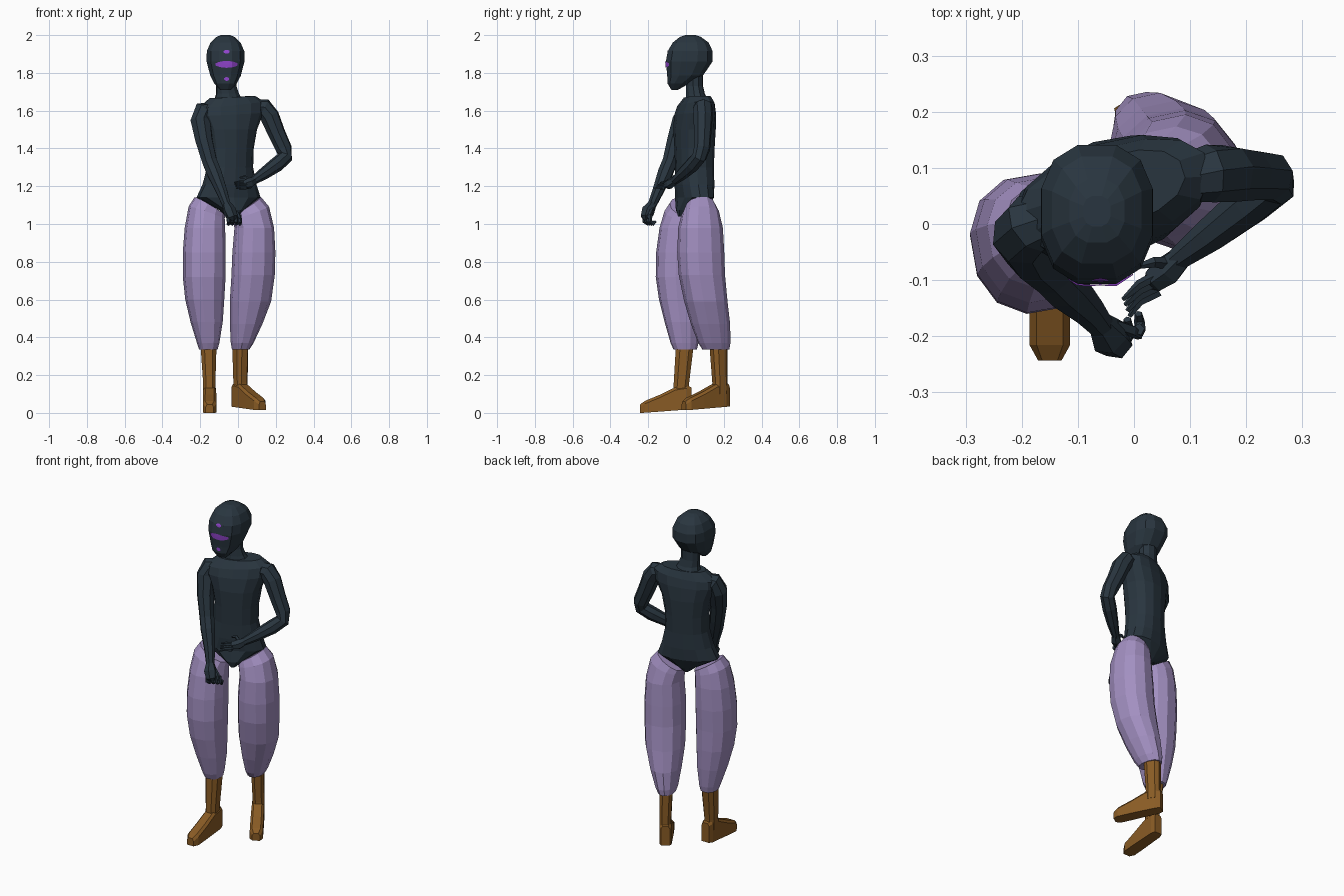
import bpy, bmesh, math
from mathutils import Vector
from mathutils.bvhtree import BVHTree


def material(name, rgb):
    m = bpy.data.materials.new(name)
    m.diffuse_color = (*rgb, 1)
    return m


SLATE = material("dark slate", (0.022, 0.036, 0.050))
LILAC = material("lilac cloth", (0.36, 0.275, 0.53))
BROWN = material("brown leather", (0.25, 0.105, 0.018))
VIOLET = material("violet paint", (0.29, 0.06, 0.62))


def finish(name, bm, mat):
    bmesh.ops.recalc_face_normals(bm, faces=bm.faces)
    me = bpy.data.meshes.new(name)
    bm.to_mesh(me)
    bm.free()
    me.materials.append(mat)
    ob = bpy.data.objects.new(name, me)
    bpy.context.collection.objects.link(ob)
    return ob


def skin(name, loops, mat):
    bm = bmesh.new()
    rows = [[bm.verts.new(p) for p in loop] for loop in loops]
    n = len(rows[0])
    for a, b in zip(rows, rows[1:]):
        for i in range(n):
            j = (i + 1) % n
            bm.faces.new((a[i], a[j], b[j], b[i]))
    bm.faces.new(rows[0])
    bm.faces.new(rows[-1])
    return finish(name, bm, mat)


def loft(name, rings, mat, n=12, yaw=0, power=1.0):
    """Rings are (cx, cy, z, half width, half depth, optional sideways slope)."""
    c, s = math.cos(math.radians(yaw)), math.sin(math.radians(yaw))
    loops = []
    for cx, cy, z, rx, ry, *slope in rings:
        k = slope[0] if slope else 0
        loop = []
        for i in range(n):
            t = 2 * math.pi * (i + 0.5) / n
            u = math.copysign(abs(math.cos(t)) ** power, math.cos(t)) * rx
            v = math.copysign(abs(math.sin(t)) ** power, math.sin(t)) * ry
            loop.append((cx + u * c - v * s, cy + u * s + v * c, z + k * u))
        loops.append(loop)
    return skin(name, loops, mat)


def tube(name, pts, mat, n=8):
    """Points are (x, y, z, radius)."""
    P = [Vector(p[:3]) for p in pts]
    loops = []
    side = None
    for i, p in enumerate(P):
        d = (P[min(i + 1, len(P) - 1)] - P[max(i - 1, 0)]).normalized()
        if side is None:
            side = d.orthogonal()
        side = (side - d * side.dot(d)).normalized()
        up = d.cross(side)
        r = pts[i][3]
        loops.append([p + r * (side * math.cos(2 * math.pi * k / n) + up * math.sin(2 * math.pi * k / n))
                      for k in range(n)])
    return skin(name, loops, mat)


# Head and neck
head = loft("head", [
    (-0.066, -0.060, 1.71, 0.030, 0.018),
    (-0.066, -0.040, 1.745, 0.062, 0.060),
    (-0.066, -0.005, 1.785, 0.083, 0.097),
    (-0.066, 0.017, 1.86, 0.103, 0.127),
    (-0.066, 0.022, 1.915, 0.102, 0.122),
    (-0.066, 0.025, 1.96, 0.082, 0.098),
    (-0.066, 0.023, 1.99, 0.050, 0.058),
    (-0.066, 0.023, 2.00, 0.025, 0.028)], SLATE, 12, 0, 0.8)
loft("neck", [
    (-0.05, 0.060, 1.64, 0.085, 0.065),
    (-0.055, 0.050, 1.69, 0.062, 0.050),
    (-0.062, 0.045, 1.73, 0.055, 0.046),
    (-0.062, 0.045, 1.80, 0.055, 0.046)], SLATE, 10, 8)

# Torso with brief-shaped bottom
loft("torso", [
    (-0.03, 0.015, 1.04, 0.022, 0.06),
    (-0.035, 0.025, 1.075, 0.065, 0.08),
    (-0.050, 0.045, 1.14, 0.175, 0.09),
    (-0.045, 0.045, 1.21, 0.145, 0.097),
    (-0.042, 0.045, 1.30, 0.123, 0.098),
    (-0.040, 0.045, 1.40, 0.124, 0.102),
    (-0.040, 0.045, 1.50, 0.142, 0.106),
    (-0.038, 0.048, 1.58, 0.178, 0.098, 0.05),
    (-0.036, 0.052, 1.63, 0.180, 0.085, 0.1),
    (-0.030, 0.060, 1.672, 0.125, 0.062, 0.05)], SLATE, 14, 18, 0.9)

# Arms
tube("right_arm", [
    (-0.13, 0.02, 1.605, 0.040), (-0.185, 0.00, 1.595, 0.054),
    (-0.198, -0.02, 1.545, 0.056), (-0.180, -0.055, 1.44, 0.048),
    (-0.150, -0.085, 1.33, 0.042), (-0.125, -0.11, 1.27, 0.042),
    (-0.085, -0.150, 1.17, 0.031), (-0.060, -0.180, 1.10, 0.024)], SLATE)
tube("left_arm", [
    (0.08, 0.08, 1.62, 0.040), (0.135, 0.09, 1.615, 0.052),
    (0.168, 0.09, 1.57, 0.052), (0.205, 0.088, 1.48, 0.047),
    (0.242, 0.085, 1.40, 0.044), (0.250, 0.070, 1.355, 0.040),
    (0.205, 0.035, 1.315, 0.040), (0.135, -0.02, 1.265, 0.032),
    (0.075, -0.065, 1.225, 0.021)], SLATE)

# Right hand, loosely closed
tube("right_palm", [
    (-0.063, -0.175, 1.11, 0.022), (-0.045, -0.200, 1.07, 0.036),
    (-0.030, -0.212, 1.035, 0.030), (-0.025, -0.21, 1.02, 0.012)], SLATE, 6)
for i in range(4):
    x, y = -0.052 + 0.020 * i, -0.218 + 0.010 * i
    tube(f"right_finger_{i + 1}", [
        (x, y, 1.05, 0.011), (x + 0.002, y - 0.003, 1.012, 0.011),
        (x + 0.002, y + 0.014, 1.00, 0.010), (x, y + 0.028, 1.015, 0.007)], SLATE, 5)
tube("right_thumb", [
    (-0.035, -0.18, 1.08, 0.012), (-0.005, -0.19, 1.055, 0.012), (0.01, -0.20, 1.03, 0.007)], SLATE, 5)

# Left hand, open with spread fingers
tube("left_palm", [
    (0.085, -0.058, 1.23, 0.022), (0.060, -0.082, 1.215, 0.029),
    (0.035, -0.100, 1.208, 0.024), (0.025, -0.106, 1.205, 0.012)], SLATE, 6)
for i in range(4):
    y, z = -0.090 - 0.010 * i, 1.222 - 0.010 * i
    tube(f"left_finger_{i + 1}", [
        (0.045, y, z, 0.010), (0.010, y - 0.018, z, 0.009),
        (-0.020 + 0.004 * i, y - 0.045, z - 0.003, 0.004)], SLATE, 5)
tube("left_thumb", [
    (0.06, -0.07, 1.225, 0.012), (0.035, -0.068, 1.25, 0.010), (0.01, -0.075, 1.245, 0.005)], SLATE, 5)

# Baggy trouser legs, slanted at the top
loft("left_trouser_leg", [
    (0.045, 0.073, 1.095, 0.076, 0.078, 0.65),
    (0.068, 0.075, 1.06, 0.095, 0.098, 0.35),
    (0.086, 0.077, 0.98, 0.103, 0.118),
    (0.084, 0.078, 0.85, 0.112, 0.124),
    (0.080, 0.084, 0.73, 0.113, 0.122),
    (0.066, 0.105, 0.59, 0.108, 0.114),
    (0.043, 0.130, 0.47, 0.084, 0.104),
    (0.022, 0.150, 0.37, 0.058, 0.086),
    (0.014, 0.158, 0.335, 0.044, 0.072)], LILAC, 12, 12, 0.9)
loft("right_trouser_leg", [
    (-0.150, -0.005, 1.095, 0.080, 0.080, -0.60),
    (-0.166, -0.015, 1.06, 0.095, 0.098, -0.35),
    (-0.175, -0.025, 0.98, 0.106, 0.115),
    (-0.179, -0.034, 0.85, 0.112, 0.124),
    (-0.179, -0.038, 0.72, 0.112, 0.122),
    (-0.176, -0.030, 0.60, 0.102, 0.113),
    (-0.166, -0.018, 0.48, 0.084, 0.095),
    (-0.158, -0.008, 0.37, 0.058, 0.074),
    (-0.157, -0.004, 0.335, 0.048, 0.062)], LILAC, 12, 10, 0.9)


# Boots: tapered shaft plus wedge foot, pointing along a heading
def boot(name, heel, heading, lift, shaft):
    a = math.radians(heading)
    fwd, side = Vector((math.sin(a), -math.cos(a), 0)), Vector((math.cos(a), math.sin(a), 0))
    base = Vector((heel[0], heel[1], lift))
    loft(name + "_shaft", shaft, BROWN, 8, heading, 0.75)
    # distance from heel, sole height, top height, half width
    sections = [(0, 0.020, 0.135, 0.024), (0.025, 0.017, 0.145, 0.033),
                (0.085, 0.013, 0.136, 0.034), (0.165, 0.007, 0.097, 0.036),
                (0.245, 0.001, 0.064, 0.036), (0.272, 0.0, 0.045, 0.021)]
    loops = []
    for d, lo, hi, w in sections:
        c = base + fwd * d
        up = Vector((0, 0, 1))
        loops.append([c - side * w + up * lo, c + side * w + up * lo,
                      c + side * w + up * (hi - 0.015), c + side * w * 0.65 + up * hi,
                      c - side * w * 0.65 + up * hi, c - side * w + up * (hi - 0.015)])
    skin(name + "_foot", loops, BROWN)


boot("right_boot", (-0.150, 0.029), 0, 0.0, [
    (-0.152, -0.027, 0.09, 0.034, 0.045),
    (-0.152, -0.025, 0.15, 0.034, 0.043),
    (-0.156, -0.006, 0.36, 0.045, 0.050)])
boot("left_boot", (-0.015, 0.219), 32, 0.015, [
    (0.013, 0.180, 0.10, 0.034, 0.044),
    (0.013, 0.180, 0.16, 0.034, 0.040),
    (0.012, 0.172, 0.36, 0.038, 0.048)])

# Face markings: thin plates laid on the head surface
bm = bmesh.new()
bm.from_mesh(head.data)
tree = BVHTree.FromBMesh(bm)
bm.free()


def marking(name, cx, cz, w, h):
    m = bmesh.new()
    cols = 8
    rows = []
    for i in range(cols + 1):
        u = -1 + 2 * i / cols
        hh = h * max(0.35, math.sqrt(1 - u * u))
        row = []
        for v in (-1, 0, 1):
            p, *_ = tree.ray_cast(Vector((cx + u * w, -1, cz + v * hh)), Vector((0, 1, 0)))
            row.append(m.verts.new(p - Vector((0, 0.004, 0))))
        rows.append(row)
    for a, b in zip(rows, rows[1:]):
        for k in range(2):
            m.faces.new((a[k], b[k], b[k + 1], a[k + 1]))
    finish(name, m, VIOLET)


marking("forehead_mark", -0.060, 1.912, 0.016, 0.010)
marking("eye_band", -0.060, 1.845, 0.058, 0.018)
marking("chin_mark", -0.060, 1.768, 0.013, 0.010)
